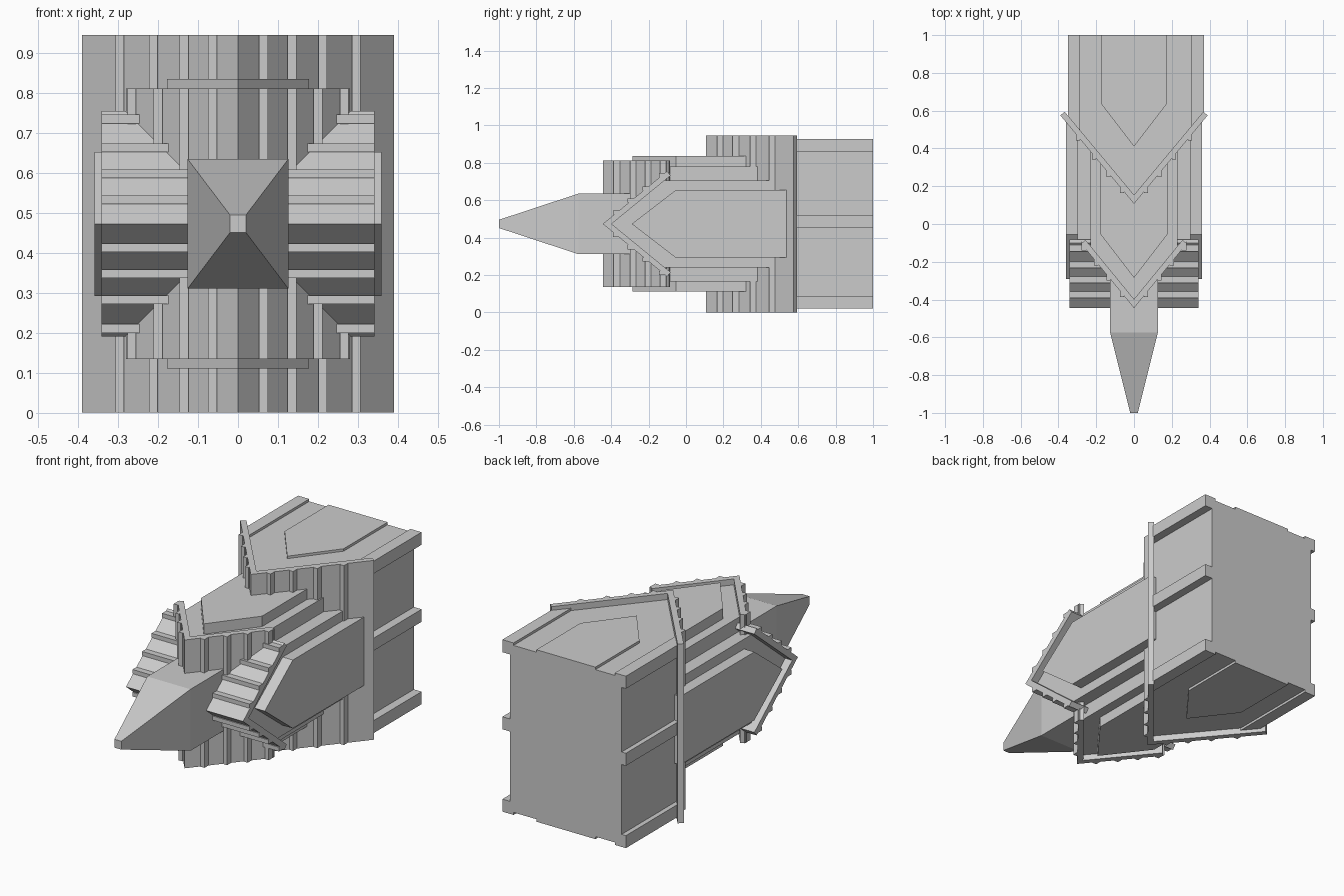
import bpy, bmesh

if "Cube" in bpy.data.objects:
    bpy.data.objects.remove(bpy.data.objects["Cube"])

ZC = 0.473  # height of the long axis


def make(name, rings):
    """Closed solid lofted through rings of equal point count."""
    bm = bmesh.new()
    loops = [[bm.verts.new(p) for p in r] for r in rings]
    n = len(loops[0])
    for a, b in zip(loops, loops[1:]):
        for i in range(n):
            j = (i + 1) % n
            bm.faces.new((a[i], a[j], b[j], b[i]))
    bm.faces.new(loops[0])
    bm.faces.new(loops[-1])
    bmesh.ops.recalc_face_normals(bm, faces=bm.faces[:])
    me = bpy.data.meshes.new(name)
    bm.to_mesh(me)
    bm.free()
    ob = bpy.data.objects.new(name, me)
    bpy.context.collection.objects.link(ob)
    return ob


def prism(name, profile, lo, hi, axis):
    """Extrude (u, y) profile: axis 'z' has u=x; axis 'x' has u=height from the long axis."""
    if axis == 'z':
        return make(name, [[(u, y, ZC + w) for u, y in profile] for w in (lo, hi)])
    return make(name, [[(w, y, ZC + u) for u, y in profile] for w in (lo, hi)])


def arrow(name, apex, half, slope, back, ext, axis):
    """Pentagon block pointing forward."""
    s = apex + slope * half
    prism(name, [(0, apex), (half, s), (half, back), (-half, back), (-half, s)],
          -ext, ext, axis)


def chevron(name, apex, half, slope, ext, axis, ribs, t=0.03, rw=0.022):
    """V-shaped armour plate with stepped ribs on its front."""
    L = (1 + slope * slope) ** 0.5
    tip = (half, apex + slope * half)
    rear = (half - t * slope / L, tip[1] + t / L)
    prism(name, [(0, apex), tip, rear, (0, apex + t * L),
                 (-rear[0], rear[1]), (-half, tip[1])], -ext, ext, axis)
    for k, u in enumerate(ribs):
        for s in (-1, 1):
            a, b = u - rw / 2, u + rw / 2
            f = apex + slope * a - 0.006
            prism(f"{name}_rib_{k}", [(s * a, f), (s * b, f),
                  (s * b, apex + slope * b + 0.015), (s * a, apex + slope * a + 0.015)],
                  -ext, ext, axis)


# Nose: square block tapering to a blunt tip
make("nose", [[(sx * a, y, ZC + sz * b) for sx, sz in ((-1, -1), (1, -1), (1, 1), (-1, 1))]
              for y, a, b in ((-1, 0.02, 0.022), (-0.575, 0.126, 0.162), (-0.2, 0.126, 0.162))])

# Front armour: two crossing chevrons
chevron("front_vertical_plate", -0.445, 0.28, 1.22, 0.338, 'z', (0.064, 0.135, 0.2, 0.266))
chevron("front_cross_plate", -0.445, 0.282, 1.22, 0.341, 'x', (0.06, 0.125, 0.19, 0.262))

# Middle hull: stepped blocks and raised panels
arrow("middle_hull_upright", -0.42, 0.23, 1.22, 0.6, 0.307, 'z')
arrow("middle_hull_wide", -0.42, 0.232, 1.22, 0.6, 0.30, 'x')
arrow("middle_top_bottom_panel", -0.285, 0.178, 1.3, 0.6, 0.362, 'z')
arrow("middle_side_panel", -0.29, 0.18, 1.3, 0.56, 0.359, 'x')

# Rear armour
chevron("rear_plate", 0.107, 0.39, 1.2, 0.4725, 'z', (0.064, 0.135, 0.212, 0.296))

# Rear hull and its raised top and bottom panel
arrow("rear_hull", 0.14, 0.325, 1.2, 1.0, 0.44, 'z')
arrow("rear_panel", 0.41, 0.172, 1.3, 1.0, 0.453, 'z')

# Corner and middle rails of the rear hull
for side, inner, outer in (("left", -0.285, -0.35), ("right", 0.305, 0.37)):
    for level, z in (("bottom", -0.42), ("middle", 0.014), ("top", 0.42)):
        prism(f"rear_rail_{level}_{side}",
              [(inner, 0.12 + 1.2 * abs(inner)), (outer, 0.12 + 1.2 * abs(outer)),
               (outer, 1.0), (inner, 1.0)], z - 0.033, z + 0.033, 'z')
